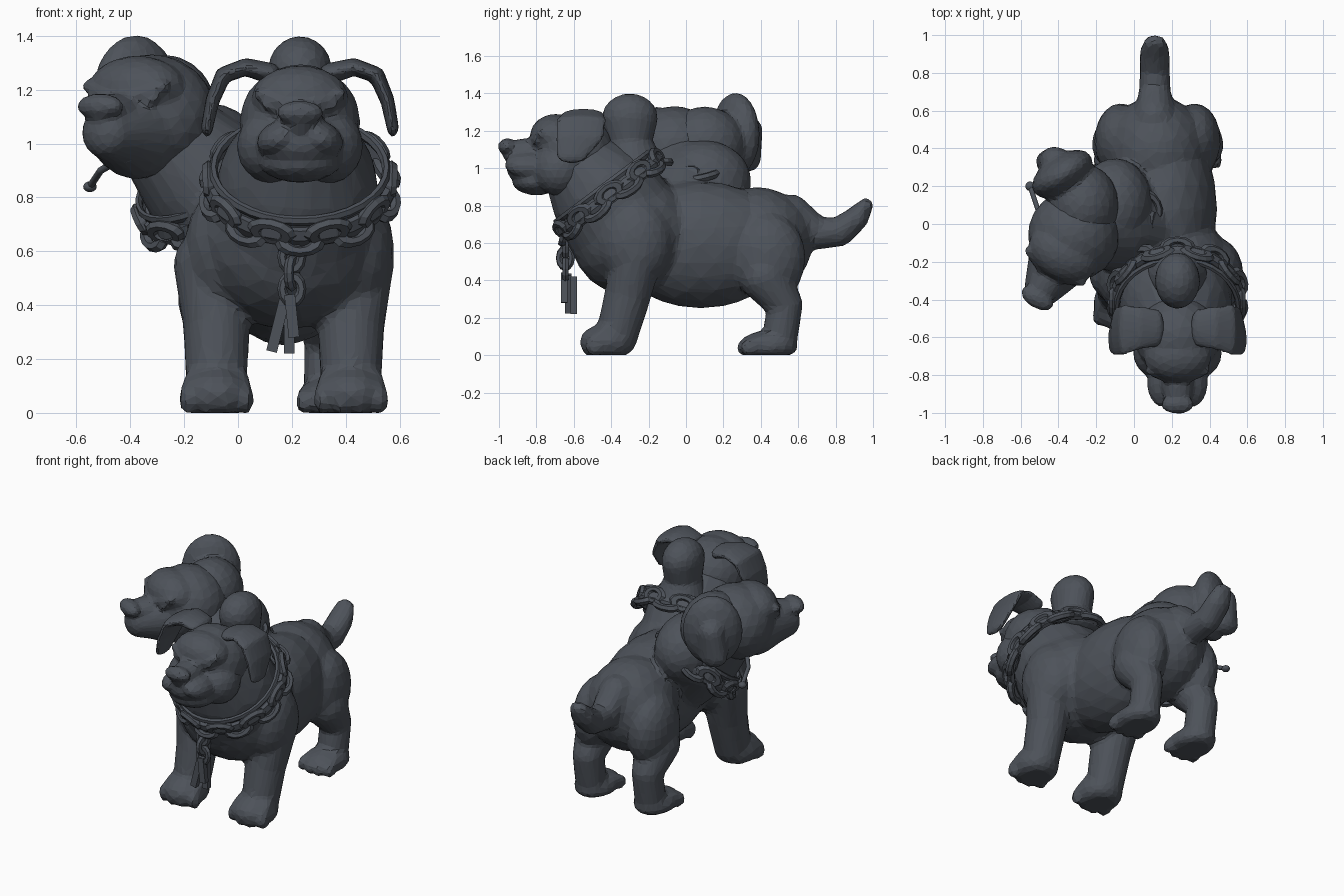
import bpy, bmesh, math
from mathutils import Matrix, Vector, Euler

if "Cube" in bpy.data.objects:
    bpy.data.objects.remove(bpy.data.objects["Cube"])

coat = bpy.data.materials.new("dark slate")
coat.diffuse_color = (0.075, 0.085, 0.102, 1)
coat.use_nodes = True
coat.node_tree.nodes["Principled BSDF"].inputs["Base Color"].default_value = coat.diffuse_color


def finish(bm, name, voxel=0, ratio=1.0, matrix=None):
    """Turn a bmesh into an object; optionally fuse its lumps into one faceted skin."""
    if matrix:
        bmesh.ops.transform(bm, matrix=matrix, verts=bm.verts)
    for v in bm.verts:
        v.co.z = max(v.co.z, 0.0)
    bmesh.ops.recalc_face_normals(bm, faces=bm.faces)
    me = bpy.data.meshes.new(name)
    bm.to_mesh(me)
    bm.free()
    me.materials.append(coat)
    ob = bpy.data.objects.new(name, me)
    bpy.context.collection.objects.link(ob)
    if voxel:
        m = ob.modifiers.new("fuse", 'REMESH')
        m.mode = 'VOXEL'
        m.voxel_size = voxel
        m = ob.modifiers.new("soften", 'SMOOTH')
        m.factor, m.iterations = 0.5, 3
        m = ob.modifiers.new("facet", 'DECIMATE')
        m.ratio = ratio
    return ob


def ell(bm, c, r, rot=(0, 0, 0)):
    r = (r, r, r) if isinstance(r, (int, float)) else r
    e = Euler([math.radians(a) for a in rot])
    bmesh.ops.create_icosphere(bm, subdivisions=3, radius=1,
                               matrix=Matrix.LocRotScale(Vector(c), e, Vector(r)))


def tube(bm, pts):
    """Chain of hulls around ellipsoids: each point is (centre, radius)."""
    for a, b in zip(pts, pts[1:]):
        t = bmesh.new()
        for c, r in (a, b):
            ell(t, c, r)
        bmesh.ops.delete(t, geom=t.edges[:], context='EDGES_FACES')
        bmesh.ops.convex_hull(t, input=t.verts[:])
        bmesh.ops.delete(t, geom=[v for v in t.verts if not v.link_faces], context='VERTS')
        me = bpy.data.meshes.new("tmp")
        t.to_mesh(me)
        t.free()
        bm.from_mesh(me)
        bpy.data.meshes.remove(me)


def torus(bm, mat, R, r, n=12, k=6):
    g = []
    for i in range(n):
        a = math.tau * i / n
        g.append([bm.verts.new(mat @ Vector(((R + r * math.cos(b)) * math.cos(a),
                                             (R + r * math.cos(b)) * math.sin(a), r * math.sin(b))))
                  for b in (math.tau * j / k for j in range(k))])
    for i in range(n):
        for j in range(k):
            p, q = g[i], g[(i + 1) % n]
            bm.faces.new((p[j], q[j], q[(j + 1) % k], p[(j + 1) % k]))


def collar(name, centre, axis, rx, ry, side, links=20):
    """Strap ring with chunky chain links around a neck."""
    A = Vector(axis).normalized()
    X = Vector(side)
    X = (X - A * X.dot(A)).normalized()
    frame = Matrix.Translation(centre) @ Matrix((X, A.cross(X), A)).transposed().to_4x4()
    bm = bmesh.new()
    torus(bm, frame @ Matrix.Diagonal((rx, ry, .6, 1)), 1, 0.07, 32)
    torus(bm, frame @ Matrix.Translation((0, 0, .065)) @ Matrix.Diagonal((rx * .96, ry * .96, .4, 1)), 1, 0.05, 32)
    for i in range(links):
        a = math.tau * i / links
        loc = Matrix.Translation((rx * 1.01 * math.cos(a), ry * 1.01 * math.sin(a), 0.02 * (-1) ** i))
        turn = Matrix.Rotation(a, 4, 'Z') @ Matrix.Rotation(math.radians(40 if i % 2 else 95), 4, 'Y')
        torus(bm, frame @ loc @ turn @ Matrix.Diagonal((0.85, 1.45, 1, 1)), 0.043, 0.023)
    finish(bm, name)


# Body with shoulders, rump and both necks
bm = bmesh.new()
ell(bm, (.19, -.28, .64), (.35, .34, .33))
ell(bm, (.17, .08, .59), (.27, .48, .34))
ell(bm, (.12, .38, .61), (.27, .3, .29))
tube(bm, [((.2, -.33, .7), .32), ((.22, -.42, .84), .3), ((.23, -.54, .98), .22)])
tube(bm, [((.05, -.03, .7), .25), ((-.11, .0, .86), .25), ((-.24, -.02, 1.0), .2)])
ell(bm, (-.1, .1, .93), (.2, .25, .22))
# Front legs and paws
for s in (-1, 1):
    x = .17 + .25 * s
    ell(bm, (.19 + .24 * s, -.27, .6), (.15, .2, .24))
    tube(bm, [((x + .02 * s, -.26, .55), .14), ((x, -.31, .33), .125), ((x, -.37, .1), .112)])
    ell(bm, (x, -.42, .07), (.135, .15, .1))
    for t in (-.105, -.035, .035, .105):
        tube(bm, [((x + t * .8, -.42, .13), .035), ((x + t, -.52 + abs(t) * .3, .05), (.034, .05, .06))])
# Hind legs and paws
for s in (-1, 1):
    x = .125 + .215 * s
    ell(bm, (x - .02 * s, .44, .52), (.14, .2, .24))
    tube(bm, [((x, .42, .42), .135), ((x, .53, .27), .095), ((x, .5, .08), .095)])
    ell(bm, (x, .44, .05), (.125, .16, .08))
    for t in (-.095, -.03, .03, .095):
        tube(bm, [((x + t * .8, .42, .08), .035), ((x + t, .31 + abs(t) * .3, .04), (.03, .05, .05))])
# Tail
tube(bm, [((.11, .56, .75), .11), ((.11, .7, .65), .085), ((.11, .82, .66), .08),
          ((.11, .91, .73), (.08, .065, .065)), ((.11, .96, .8), (.06, .042, .04))])
finish(bm, "body", .019, .12)


def head(name, place, slim):
    """Skull, muzzle, nose, jaw and frowning brows; faces -y."""
    bm = bmesh.new()
    ell(bm, (0, 0, 0), (.225, .22, .215))
    ell(bm, (0, -.1, .09), (.18, .135, .12))
    ell(bm, (0, -.24, .01), (.085, .15, .07))
    ell(bm, (0, -.355, .035), (.088, .05, .045))
    ell(bm, (0, -.33, .0), (.055, .05, .06))
    if slim:
        tube(bm, [((0, -.1, -.05), .165), ((0, -.22, -.05), (.125, .1, .12)),
                  ((0, -.31, -.055), (.09, .07, .09))])
    else:
        ell(bm, (0, -.22, -.08), (.16, .14, .1))
        ell(bm, (0, -.2, -.15), (.15, .13, .075))
    for s in (-1, 1):
        if not slim:
            ell(bm, (.1 * s, -.08, -.09), (.135, .14, .14))
            ell(bm, (.075 * s, -.24, -.06), (.09, .13, .065), (0, 25 * s, 0))
        tube(bm, [((.045 * s, -.225, .065), .022), ((.15 * s, -.175, .105), .022)])
        ell(bm, (.1 * s, -.2, .055), (.045, .02, .018), (0, -20 * s, 0))
    finish(bm, name, .013, .1, place)


place_1 = Matrix.Translation((.23, -.6, 1.08))
place_2 = (Matrix.Translation((-.32, -.06, 1.1)) @ Matrix.Rotation(math.radians(-30), 4, 'Z')
           @ Matrix.Scale(1.08, 4))
head("front_head", place_1, False)
head("side_head", place_2, True)

# Arched floppy ears of the front head
for s, name in ((-1, "front_head_left_ear"), (1, "front_head_right_ear")):
    bm = bmesh.new()
    tube(bm, [((.11 * s, .05, .18), (.04, .1, .04)), ((.2 * s, .05, .205), (.03, .115, .033)),
              ((.285 * s, .04, .175), (.03, .135, .03)), ((.325 * s, .03, .08), (.026, .13, .03)),
              ((.345 * s, -.01, -.02), (.022, .08, .035))])
    finish(bm, name, .013, .2, place_1)

# Back of the side head with its raised ear
bm = bmesh.new()
ell(bm, (-.27, .1, 1.12), (.19, .22, .21))
ell(bm, (-.38, .265, 1.18), (.18, .1, .225), (0, 0, 33))
tube(bm, [((-.42, .33, 1.2), .08), ((-.43, .33, 1.05), (.09, .07, .07))])
finish(bm, "side_head_ear", .016, .13)

# Rounded hump behind the front head
bm = bmesh.new()
tube(bm, [((.23, -.3, 1.27), (.12, .15, .13)), ((.23, -.3, 1.14), (.11, .12, .07)),
          ((.23, -.27, 1.03), (.16, .16, .05))])
finish(bm, "nape_hump", .016, .15)

# Chain collars
collar("front_collar", (.23, -.4, .85), (0, -.6, .8), .335, .33, (1, 0, 0))
collar("side_collar", (-.12, .03, .82), (-.45, -.45, .77), .255, .255, (-.7, .7, 0), 16)

# Hanging links and tags
bm = bmesh.new()
for i, z in enumerate((.58, .52, .46)):
    torus(bm, Matrix.Translation((.2, -.645, z)) @ Matrix.Rotation(math.radians(90), 4, 'X')
          @ Matrix.Rotation(math.radians(70 * (i % 2)), 4, 'Y') @ Matrix.Diagonal((1, 1.3, 1, 1)), .036, .018)
for x, y, z, h, tilt in ((.15, -.63, .33, .21, 14), (.19, -.6, .32, .2, 0), (.2, -.65, .36, .16, -6)):
    bmesh.ops.create_cube(bm, size=1, matrix=Matrix.LocRotScale(
        Vector((x, y, z)), Euler((0, math.radians(tilt), 0)), Vector((.04, .035, h))))
finish(bm, "collar_tags")

# Small dangling cord by the side head
bm = bmesh.new()
tube(bm, [((-.46, .02, .93), .014), ((-.51, .08, .9), .013), ((-.55, .2, .84), .013)])
ell(bm, (-.55, .2, .84), (.025, .025, .02))
finish(bm, "side_cord")
